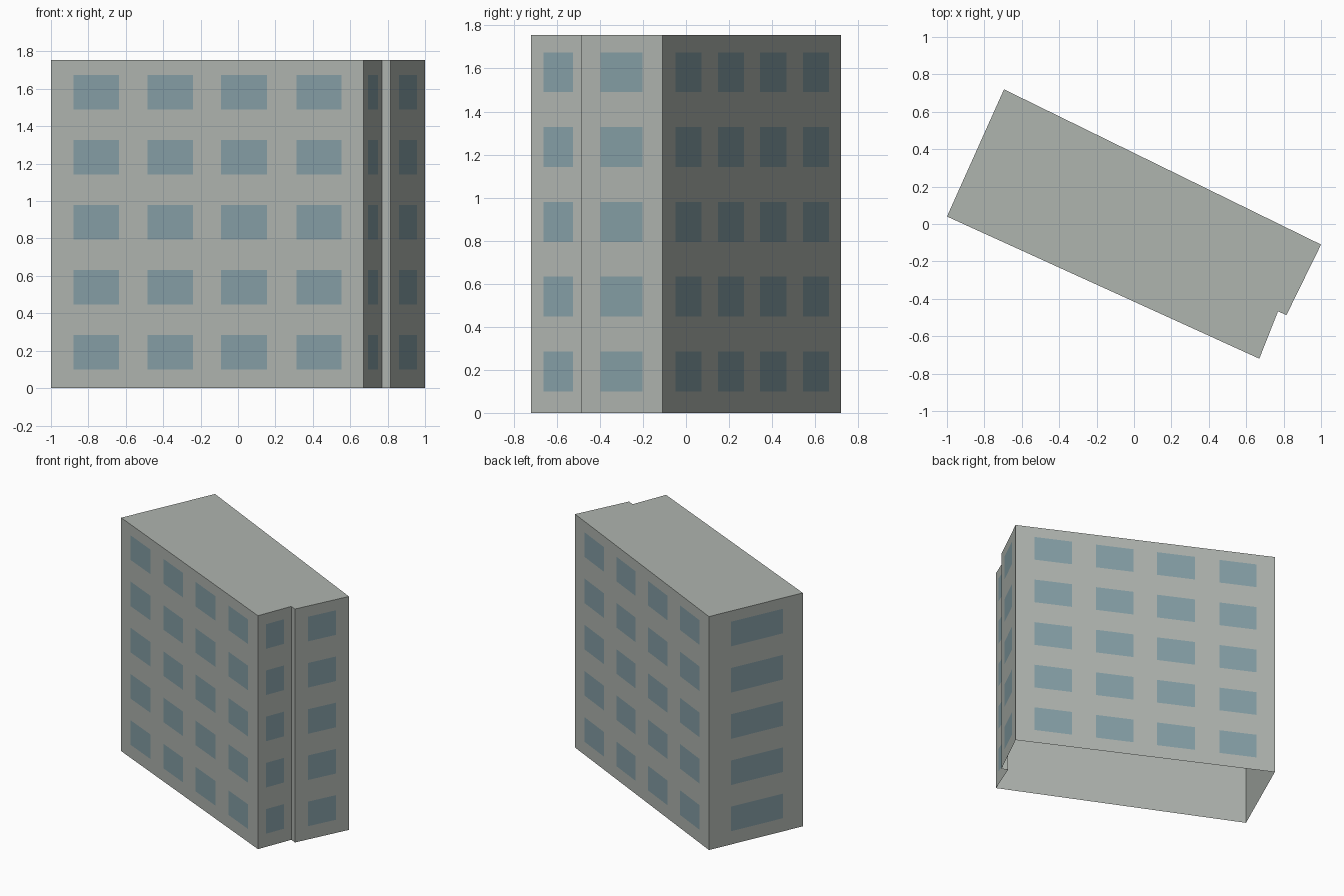
import bpy
from mathutils import Vector

cube = bpy.data.objects.get("Cube")
if cube:
    bpy.data.objects.remove(cube, do_unlink=True)


def make_material(name, color):
    mat = bpy.data.materials.new(name)
    mat.use_nodes = True
    mat.diffuse_color = color
    mat.node_tree.nodes["Principled BSDF"].inputs["Base Color"].default_value = color
    return mat


def make_object(name, verts, faces, mat):
    mesh = bpy.data.meshes.new(name)
    mesh.from_pydata(verts, [], faces)
    mesh.materials.append(mat)
    obj = bpy.data.objects.new(name, mesh)
    bpy.context.collection.objects.link(obj)
    return obj


concrete = make_material("concrete grey", (0.43, 0.46, 0.43, 1))
glass = make_material("window blue grey", (0.235, 0.345, 0.38, 1))

HEIGHT = 1.755
FLOORS = 5
SILL, STOREY, PANE = 0.1, 0.3475, 0.185
OFFSET = 0.002

# Footprint, counter-clockwise from the left front corner
outline = [Vector(p) for p in ((-1, 0.04), (0.67, -0.72), (0.77, -0.467),
                               (0.815, -0.487), (1, -0.11), (-0.695, 0.72))]
n = len(outline)

# Building shell: walls and flat roof, open underneath
verts = [(p.x, p.y, z) for z in (0, HEIGHT) for p in outline]
faces = [(i, (i + 1) % n, n + (i + 1) % n, n + i) for i in range(n)]
faces.append(tuple(range(n, 2 * n)))
make_object("building_shell", verts, faces, concrete)

# Window spans along each wall, as fractions of its length
long_spans = [(0.072, 0.218), (0.31, 0.455), (0.545, 0.692), (0.786, 0.93)]
windows = {
    "front": (0, long_spans),
    "right_front": (1, [(0.23, 0.77)]),
    "right_rear": (3, [(0.24, 0.76)]),
    "back": (4, long_spans),
    "left": (5, [(0.235, 0.785)]),
}

# Window panes laid just outside each wall
for side, (i, spans) in windows.items():
    a, b = outline[i], outline[(i + 1) % n]
    along = (b - a).normalized()
    shift = Vector((along.y, -along.x)) * OFFSET
    verts, faces = [], []
    for floor in range(FLOORS):
        low = SILL + STOREY * floor
        for start, end in spans:
            p, q = a.lerp(b, start) + shift, a.lerp(b, end) + shift
            k = len(verts)
            verts += [(p.x, p.y, low), (q.x, q.y, low),
                      (q.x, q.y, low + PANE), (p.x, p.y, low + PANE)]
            faces.append((k, k + 1, k + 2, k + 3))
    make_object(side + "_windows", verts, faces, glass)
